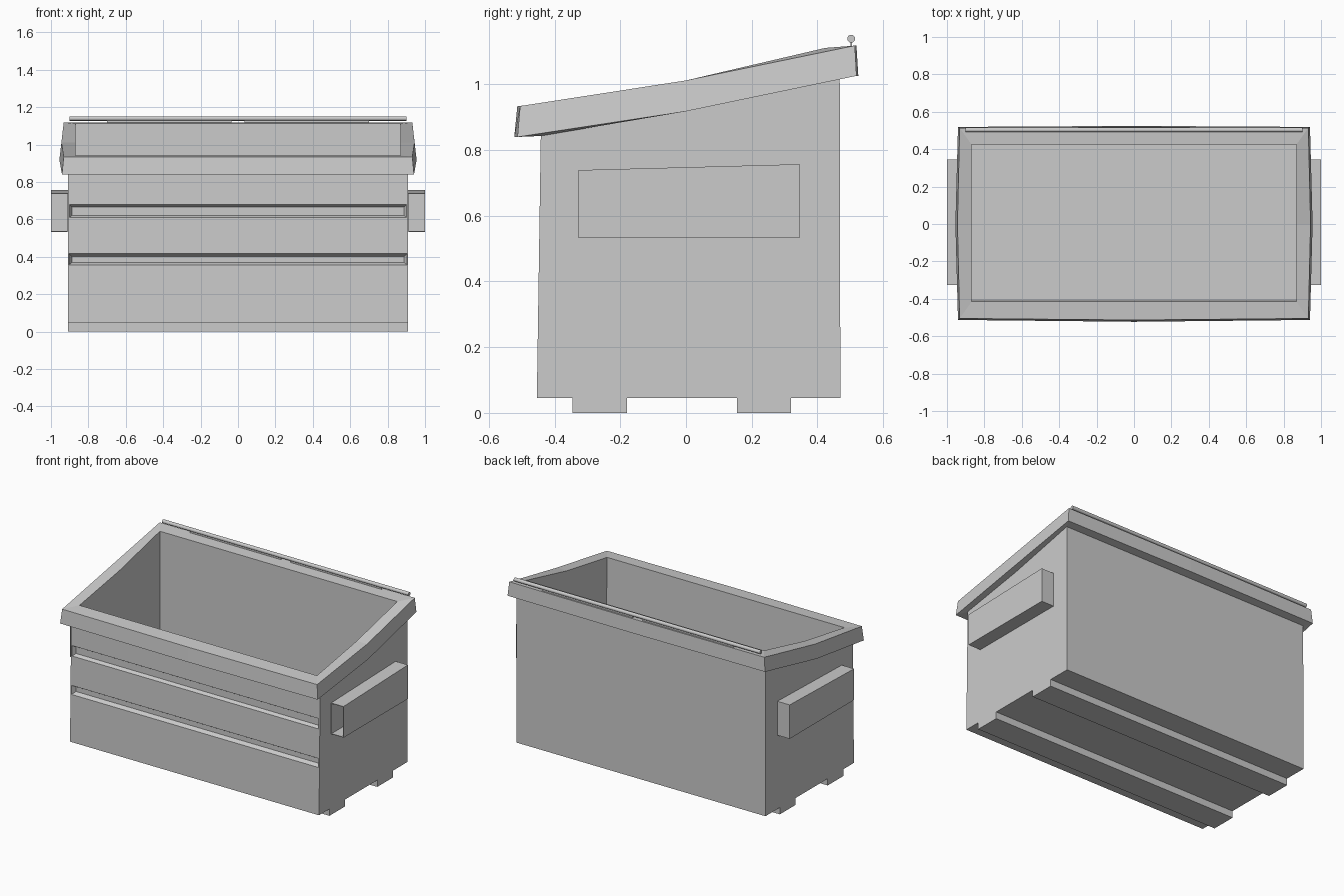
import bpy
import bmesh
from math import pi

cube = bpy.data.objects.get("Cube")
if cube:
    bpy.data.objects.remove(cube, do_unlink=True)

steel = bpy.data.materials.new("grey_steel")
steel.use_nodes = True
steel.diffuse_color = (0.6, 0.6, 0.6, 1)
steel.node_tree.nodes["Principled BSDF"].inputs["Base Color"].default_value = (0.6, 0.6, 0.6, 1)


def finish(bm, name):
    bmesh.ops.recalc_face_normals(bm, faces=bm.faces)
    mesh = bpy.data.meshes.new(name)
    bm.to_mesh(mesh)
    bm.free()
    obj = bpy.data.objects.new(name, mesh)
    obj.data.materials.append(steel)
    bpy.context.collection.objects.link(obj)
    return obj


def skin(bm, loops, cap_start=True, cap_end=True):
    """Bridge rings of points into a surface."""
    rings = [[bm.verts.new(p) for p in loop] for loop in loops]
    n = len(rings[0])
    for a, b in zip(rings, rings[1:]):
        for i in range(n):
            j = (i + 1) % n
            bm.faces.new((a[i], a[j], b[j], b[i]))
    if cap_start:
        bm.faces.new(rings[0])
    if cap_end:
        bm.faces.new(rings[-1])


def box(name, x, y, z):
    bm = bmesh.new()
    skin(bm, [[(x[0], y[0], h), (x[1], y[0], h), (x[1], y[1], h), (x[0], y[1], h)] for h in z])
    return finish(bm, name)


def ring(x, front, back, heights, bow=0.0):
    """Eight-point ring; the middle of each side may bow outwards."""
    zf, zm, zb = heights
    xm = x + bow
    return [(-x, front, zf), (0, front - bow * 0.7, zf), (x, front, zf), (xm, 0, zm),
            (x, back, zb), (0, back + bow * 0.4, zb), (-x, back, zb), (-xm, 0, zm)]


# Open container with a sloping, overhanging rim
bm = bmesh.new()
skin(bm, [
    ring(0.91, -0.454, 0.47, (0.045,) * 3),
    ring(0.91, -0.442, 0.468, (0.843, 0.918, 1.02)),
    ring(0.941, -0.513, 0.519, (0.84, 0.918, 1.026), 0.014),
    ring(0.932, -0.505, 0.514, (0.934, 1.012, 1.118), 0.012),
    ring(0.868, -0.415, 0.424, (0.942, 1.012, 1.111)),
    ring(0.868, -0.403, 0.424, (0.06,) * 3),
])
body = finish(bm, "container_body")

# Pressed horizontal channels across the front
for low, high in ((0.352, 0.423), (0.603, 0.687)):
    bm = bmesh.new()
    skin(bm, [[(-x, y, a), (x, y, a), (x, y, b), (-x, y, b)]
              for x, y, a, b in ((0.909, -0.46, low, high),
                                 (0.888, -0.422, low + 0.018, high - 0.022))])
    cutter = finish(bm, "channel_cutter")
    cutter.hide_render = True
    mod = body.modifiers.new("channel", "BOOLEAN")
    mod.operation = "DIFFERENCE"
    mod.solver = "EXACT"
    mod.object = cutter
    bpy.context.view_layer.objects.active = body
    bpy.ops.object.modifier_apply(modifier=mod.name)
    bpy.data.objects.remove(cutter, do_unlink=True)

# Skids under the floor
for name, y in (("front_skid", (-0.345, -0.18)), ("back_skid", (0.155, 0.32))):
    box(name, (-0.91, 0.91), y, (0, 0.046))


# Lifting pockets: sleeves open at the front and closed at the back
def pocket_ring(side, y, top, inset):
    a, b = side * (0.909 + inset), side * (1.0 - inset)
    low = 0.533 + inset
    return [(a, y, low), (b, y, low), (b, y, top - inset), (a, y, top - inset)]


for side, name in ((1, "left_lift_pocket"), (-1, "right_lift_pocket")):
    bm = bmesh.new()
    skin(bm, [pocket_ring(side, 0.346, 0.757, 0),
              pocket_ring(side, -0.327, 0.739, 0),
              pocket_ring(side, -0.327, 0.739, 0.004),
              pocket_ring(side, 0.34, 0.757, 0.004)])
    finish(bm, name)

# Lid hinge rod along the back edge
bpy.ops.mesh.primitive_cylinder_add(vertices=16, radius=0.012, depth=1.8,
                                    location=(0, 0.503, 1.139), rotation=(0, pi / 2, 0))
rod = bpy.context.object
rod.name = "hinge_rod"
rod.data.materials.append(steel)
bpy.ops.object.shade_smooth_by_angle()

# Thin webs carrying the rod, with a gap in the middle
for side, name in ((1, "left_hinge_web"), (-1, "right_hinge_web")):
    box(name, sorted((side * 0.035, side * 0.7)), (0.5, 0.506), (1.112, 1.13))
